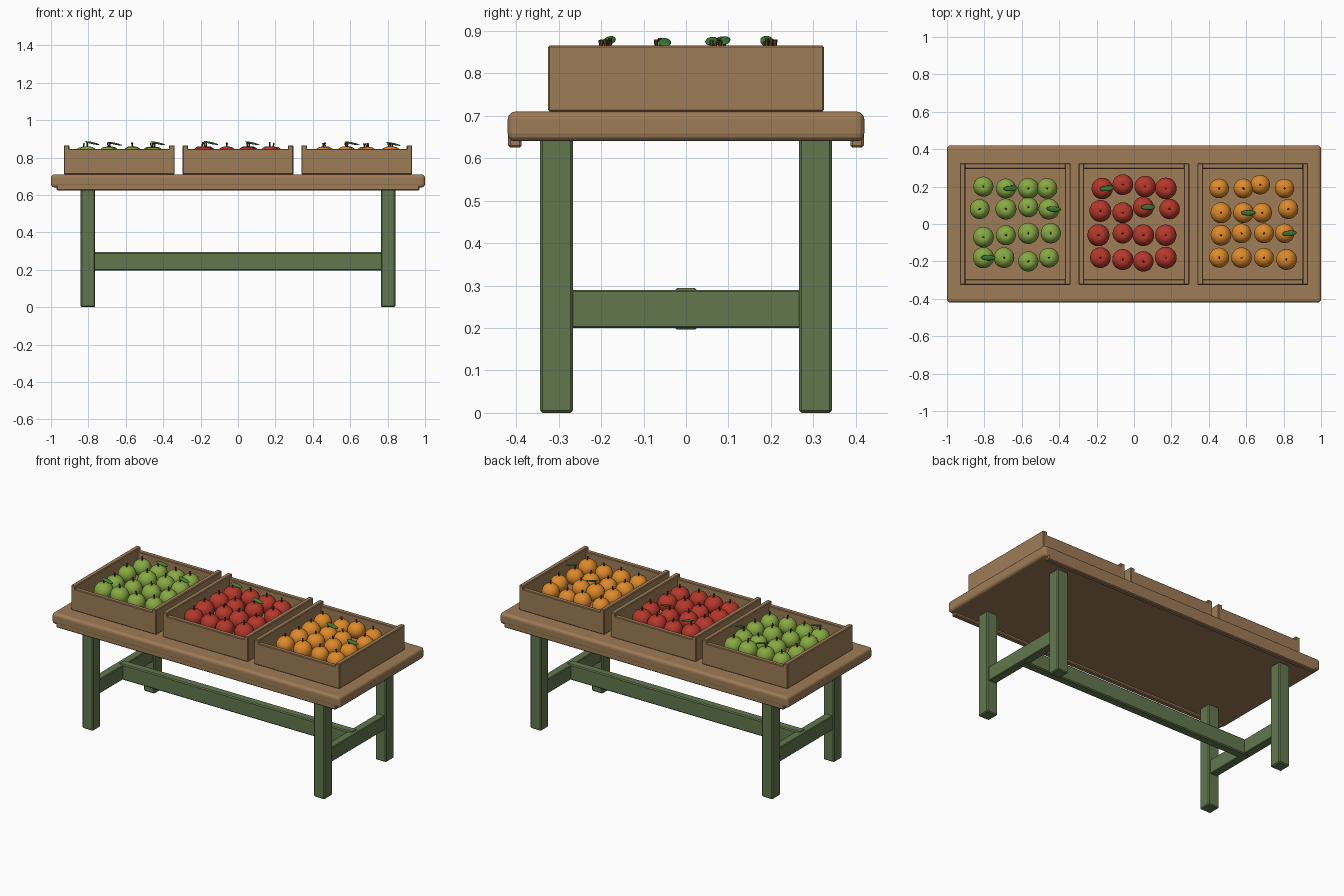
import bpy, bmesh, math, random
from mathutils import Matrix, Vector

if "Cube" in bpy.data.objects:
    bpy.data.objects.remove(bpy.data.objects["Cube"], do_unlink=True)
random.seed(4)


def material(name, rgb):
    """Flat material from 0-255 sRGB values."""
    lin = [((c / 255 + 0.055) / 1.055) ** 2.4 for c in rgb] + [1]
    m = bpy.data.materials.new(name)
    m.use_nodes = True
    m.diffuse_color = lin
    node = next(n for n in m.node_tree.nodes if n.type == 'BSDF_PRINCIPLED')
    node.inputs["Base Color"].default_value = lin
    return m


WOOD = material("warm wood", (158, 124, 86))
PAINT = material("green paint", (98, 119, 78))
STEM = material("stem brown", (92, 64, 40))
LEAF = material("leaf green", (66, 128, 54))
GREEN = material("apple green", (135, 170, 66))
RED = material("apple red", (182, 56, 43))
ORANGE = material("orange peel", (222, 138, 42))


def add(name, bm, mat, loc=(0, 0, 0)):
    mesh = bpy.data.meshes.new(name)
    bm.to_mesh(mesh)
    bm.free()
    mesh.materials.append(mat)
    ob = bpy.data.objects.new(name, mesh)
    ob.location = loc
    bpy.context.collection.objects.link(ob)
    return ob


def box(name, x, y, z, mat, bevel=0.004, segments=1):
    """Bevelled box from (min, max) ranges."""
    bm = bmesh.new()
    bmesh.ops.create_cube(bm, size=1)
    spans = (x, y, z)
    bmesh.ops.scale(bm, vec=[b - a for a, b in spans], verts=bm.verts)
    ob = add(name, bm, mat, [(a + b) / 2 for a, b in spans])
    mod = ob.modifiers.new("Bevel", 'BEVEL')
    mod.width, mod.segments = bevel, segments
    return ob


def around(c, half):
    return (c - half, c + half)


def smooth(mesh):
    for p in mesh.polygons:
        p.use_smooth = True


# Table: top, edge battens, legs and stretchers
box("table_top", (-1, 1), (-0.42, 0.42), (0.64, 0.71), WOOD, 0.018, 3)
for side, s in (("front", -1), ("back", 1)):
    box(side + "_batten", (-0.97, 0.97), around(s * 0.403, 0.016),
        (0.625, 0.66), WOOD, 0.005)
for end, e in (("left", 1), ("right", -1)):
    for side, s in (("front", -1), ("back", 1)):
        box(f"{side}_{end}_leg", around(e * 0.803, 0.038),
            around(s * 0.305, 0.039), (0, 0.65), PAINT, 0.006)
    box(end + "_stretcher", around(e * 0.803, 0.026), (-0.28, 0.28),
        (0.2, 0.29), PAINT)
box("long_stretcher", (-0.81, 0.81), around(0, 0.027), (0.196, 0.294), PAINT, 0.006)


# Fruit parts
def fruit_mesh(name, mat, dimple):
    bm = bmesh.new()
    bmesh.ops.create_uvsphere(bm, u_segments=20, v_segments=14, radius=1)
    for v in bm.verts:
        r2 = v.co.x ** 2 + v.co.y ** 2
        v.co.z *= 0.96
        if v.co.z > 0:
            v.co.z -= dimple * math.exp(-r2 / 0.06)
    ob = add(name, bm, mat)
    smooth(ob.data)
    mesh = ob.data
    bpy.data.objects.remove(ob)
    return mesh


def add_stem(name, loc):
    bm = bmesh.new()
    bmesh.ops.create_cone(bm, cap_ends=True, segments=6, radius1=0.004,
                          radius2=0.005, depth=0.024)
    ob = add(name, bm, STEM, loc)
    ob.rotation_euler = (random.uniform(-0.25, 0.25), random.uniform(-0.25, 0.25), 0)


def add_leaf(name, loc):
    bm = bmesh.new()
    bmesh.ops.create_uvsphere(bm, u_segments=12, v_segments=8, radius=1)
    bmesh.ops.scale(bm, vec=(0.04, 0.015, 0.005), verts=bm.verts)
    ob = add(name, bm, LEAF, loc)
    ob.rotation_euler = (0.15, 0.22, random.uniform(-0.1, 0.1))
    smooth(ob.data)


def add_crate(label, cx):
    for end, e in (("left", 1), ("right", -1)):
        box(f"{label}_crate_{end}_end", around(cx + e * 0.281, 0.015),
            (-0.325, 0.325), (0.71, 0.866), WOOD)
    for side, s in (("front", -1), ("back", 1)):
        box(f"{label}_crate_{side}_board", around(cx, 0.28),
            around(s * 0.31, 0.015), (0.71, 0.846), WOOD)
    box(label + "_crate_floor", around(cx, 0.275), (-0.3, 0.3), (0.71, 0.735), WOOD)


# Fruit centres in hundredths from the crate centre, and which ones carry a leaf
CRATES = [
    ("green_apple", -0.635, GREEN, 0.055, 0.14, (1, 7, 12),
     [(-17, 20), (-5, 19), (7, 19), (17, 19), (-19, 8), (-5, 8), (7, 9), (18, 8),
      (-17, -7), (-5, -6), (7, -5), (19, -5), (-17, -18), (-6, -18), (7, -20), (18, -18)]),
    ("red_apple", 0, RED, 0.057, 0.14, (0, 6),
     [(-17, 19), (-6, 21), (6, 20), (17, 19), (-18, 7), (-6, 6), (5, 9), (19, 8),
      (-19, -6), (-6, -5), (5, -6), (17, -6), (-18, -18), (-6, -19), (5, -20), (17, -18)]),
    ("orange", 0.635, ORANGE, 0.054, 0.05, (5, 11),
     [(-18, 19), (-5, 19), (4, 21), (17, 19), (-17, 6), (-5, 6), (5, 6), (19, 8),
      (-17, -6), (-6, -5), (6, -5), (17, -5), (-18, -18), (-6, -18), (6, -18), (18, -19)]),
]

for label, cx, mat, radius, dimple, leafy, spots in CRATES:
    add_crate(label, cx)
    mesh = fruit_mesh(label, mat, dimple)
    for i, (dx, dy) in enumerate(spots):
        size = radius * random.uniform(0.96, 1.04)
        centre = Vector((cx + dx / 100, dy / 100, 0.809))
        ob = bpy.data.objects.new(f"{label}_{i + 1}", mesh)
        bpy.context.collection.objects.link(ob)
        ob.location, ob.scale = centre, (size,) * 3
        tip = centre + Vector((0, 0, size))
        add_stem(f"{label}_stem_{i + 1}", tip + Vector((0, 0, 0.003)))
        if i in leafy:
            add_leaf(f"{label}_leaf_{i + 1}", tip + Vector((0.026, 0, 0.012)))
